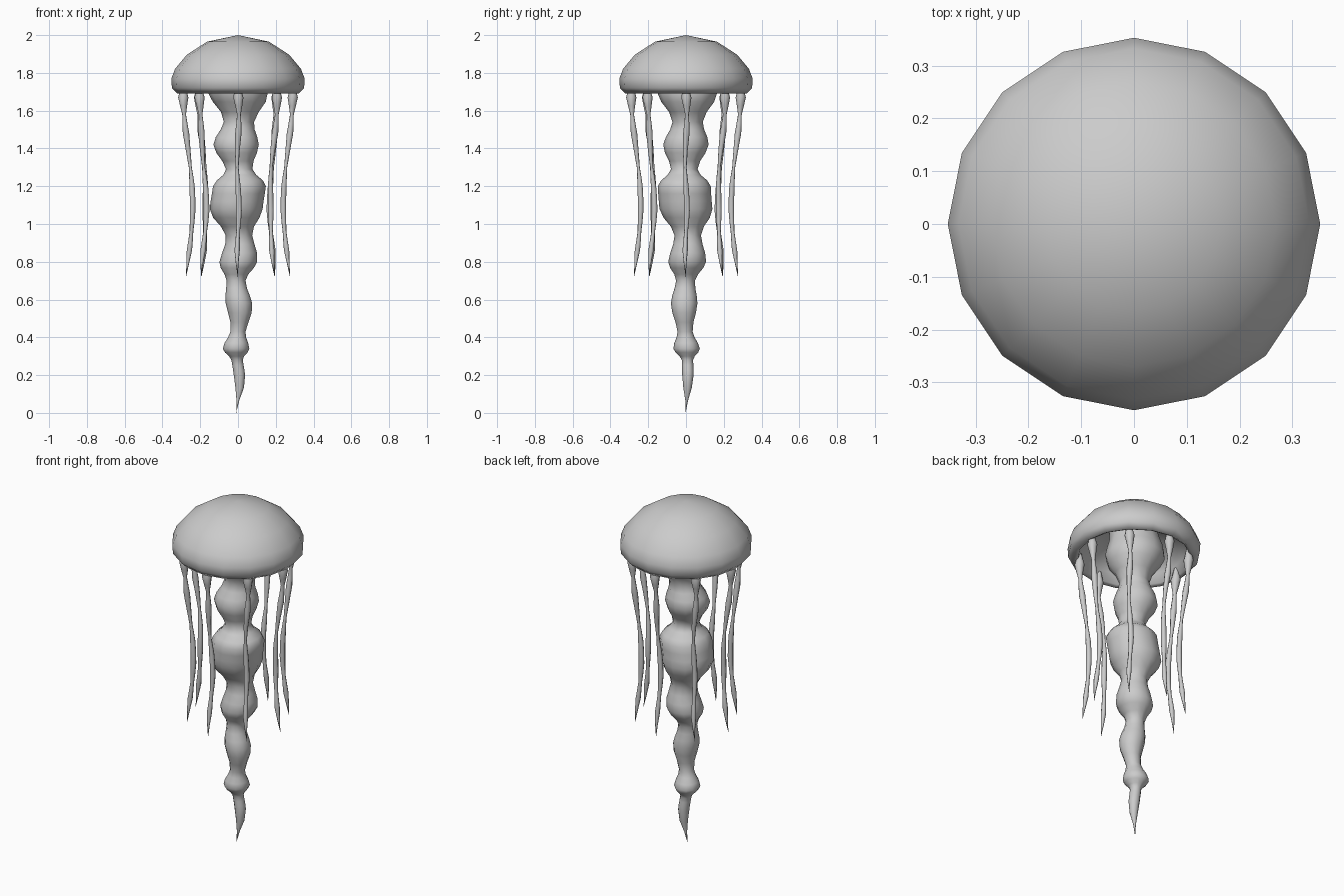
import bpy, bmesh
from math import sin, cos, pi, tau, radians
from mathutils import Vector

cube = bpy.data.objects.get("Cube")
if cube:
    bpy.data.objects.remove(cube)

# One plain material for every part
grey_colour = (.6, .6, .6, 1)
grey = bpy.data.materials.new("soft_grey")
grey.use_nodes = True
grey.diffuse_color = grey_colour
shader = grey.node_tree.nodes["Principled BSDF"]
shader.inputs["Base Color"].default_value = grey_colour


def loft(name, rings, sides):
    """Skin a run of level circles, each given as a centre and a radius."""
    bm = bmesh.new()
    loops = []
    for centre, radius in rings:
        if radius < .0001:
            loops.append([bm.verts.new(centre)] * sides)
            continue
        loop = []
        for index in range(sides):
            angle = tau * index / sides
            offset = Vector((cos(angle), sin(angle), 0)) * radius
            loop.append(bm.verts.new(centre + offset))
        loops.append(loop)
    for upper, lower in zip(loops, loops[1:]):
        for index in range(sides):
            before = index - 1
            corners = (upper[before], upper[index], lower[index], lower[before])
            bm.faces.new(list(dict.fromkeys(corners)))
    bmesh.ops.recalc_face_normals(bm, faces=bm.faces)
    for face in bm.faces:
        face.smooth = True
    mesh = bpy.data.meshes.new(name)
    bm.to_mesh(mesh)
    bm.free()
    mesh.materials.append(grey)
    part = bpy.data.objects.new(name, mesh)
    bpy.context.collection.objects.link(part)


def swell(nodes, steps):
    """Ease the radius smoothly between the necks and bulges of a strand."""
    result = []
    for (start_z, start_r), (end_z, end_r) in zip(nodes, nodes[1:]):
        for step in range(steps):
            along = step / steps
            blend = (1 - cos(pi * along)) / 2
            height = start_z + (end_z - start_z) * along
            result.append((height, start_r + (end_r - start_r) * blend))
    result.append(nodes[-1])
    return result


def dome(width, height, base, steps):
    """Dome rings from the crown down to the widest level."""
    rings = []
    for step in range(steps + 1):
        angle = radians(90) * (step / steps) ** .85
        rise = height * max(cos(angle), 0) ** 1.35
        rings.append((Vector((0, 0, base + rise)), width * sin(angle)))
    return rings


# Bell: outer dome, rolled lip and hollow underside
outside = dome(width=.353, height=.23, base=1.77, steps=4)
lip = [(Vector((0, 0, z)), radius) for z, radius in ((1.72, .35), (1.69, .32), (1.7, .3))]
underside = dome(width=.28, height=.12, base=1.75, steps=3)
loft("bell", outside + lip + underside[::-1], sides=16)

# Central arm: a swaying chain of bulges tapering to a tip
arm_nodes = [(1.85, .13), (1.7, .16), (1.54, .08), (1.42, .12), (1.29, .07),
             (1.2, .14), (1.08, .14), (.94, .07), (.8, .1), (.7, .05),
             (.58, .07), (.43, .04), (.34, .07), (.28, .03), (.2, .03), (0, 0)]
arm_rings = []
for z, radius in swell(arm_nodes, steps=3):
    sway = Vector((cos(tau * (z - .52) / .36), cos(tau * (z - .2) / .7), 0)) * .01
    arm_rings.append((sway + Vector((0, 0, z)), radius))
loft("central_arm", arm_rings, sides=12)

# Ring of thin tentacles that bow inward and ripple sideways
strand_nodes = [(1.74, .01), (1.67, .027), (1.58, .01), (1.48, .017), (1.3, .008),
                (1.2, .014), (1.07, .015), (.96, .01), (.86, .014), (.72, 0)]
count = 8
for number in range(count):
    turn = tau * number / count
    outward = Vector((cos(turn), sin(turn), 0))
    sideways = Vector((-sin(turn), cos(turn), 0))
    strand_rings = []
    for z, radius in swell(strand_nodes, steps=2):
        reach = .265 + .025 * cos(tau * (z - 1.7) / 1.2)
        ripple = .005 * sin(tau * (z - 1.7) / -.5)
        centre = outward * reach + sideways * ripple + Vector((0, 0, z))
        strand_rings.append((centre, radius))
    loft(f"tentacle_{number}", strand_rings, sides=8)
